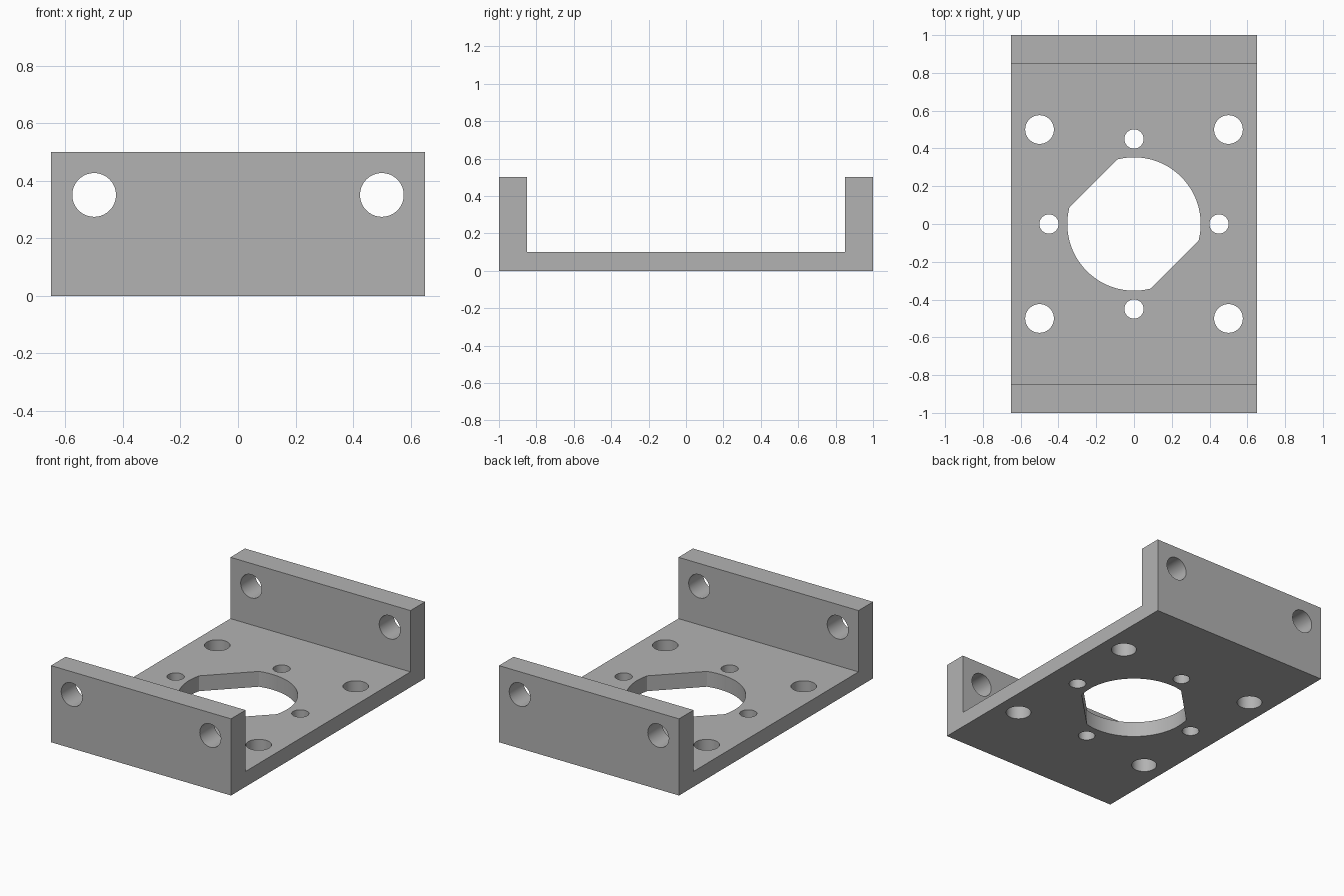
import bpy, bmesh, math
from mathutils import Matrix

old = bpy.data.objects.get("Cube")
if old:
    bpy.data.objects.remove(old, do_unlink=True)

WIDTH, LENGTH, HEIGHT = 1.3, 2.0, 0.5
FLOOR, WALL = 0.1, 0.15

metal = bpy.data.materials.new("plain grey metal")
metal.use_nodes = True
grey = (0.448, 0.448, 0.448, 1)
metal.diffuse_color = grey
metal.node_tree.nodes["Principled BSDF"].inputs["Base Color"].default_value = grey


def prism(name, outline, depth, matrix=Matrix()):
    """Extrude a flat outline symmetrically along its local z."""
    bm = bmesh.new()
    face = bm.faces.new([bm.verts.new((x, y, -depth / 2)) for x, y in outline])
    new = bmesh.ops.extrude_face_region(bm, geom=[face])["geom"]
    top = [v for v in new if isinstance(v, bmesh.types.BMVert)]
    bmesh.ops.translate(bm, verts=top, vec=(0, 0, depth))
    bmesh.ops.recalc_face_normals(bm, faces=bm.faces)
    bm.transform(matrix)
    mesh = bpy.data.meshes.new(name)
    bm.to_mesh(mesh)
    bm.free()
    mesh.materials.append(metal)
    ob = bpy.data.objects.new(name, mesh)
    bpy.context.collection.objects.link(ob)
    return ob


def arc(radius, start, end, steps):
    angles = [start + (end - start) * i / steps for i in range(steps + 1)]
    return [(radius * math.cos(a), radius * math.sin(a)) for a in angles]


def circle(radius):
    return arc(radius, 0, math.tau, 64)[:-1]


# U-shaped channel: profile in the y-z plane, extruded along x
half, inner = LENGTH / 2, LENGTH / 2 - WALL
profile = [(-half, 0), (half, 0), (half, HEIGHT), (inner, HEIGHT),
           (inner, FLOOR), (-inner, FLOOR), (-inner, HEIGHT), (-half, HEIGHT)]
yz_to_world = Matrix(((0, 0, 1, 0), (1, 0, 0, 0), (0, 1, 0, 0), (0, 0, 0, 1)))
bracket = prism("mounting_bracket", profile, WIDTH, yz_to_world)

cutters = []


def floor_hole(outline, x=0, y=0):
    cutters.append(prism("floor_cutter", outline, 0.3,
                         Matrix.Translation((x, y, FLOOR / 2))))


# Central opening: a circle with two diagonal flats
radius, flat = 0.353, 0.304
a = math.acos(flat / radius)
d = math.radians(135)
floor_hole(arc(radius, d + a, d + math.pi - a, 40)
           + arc(radius, d + math.pi + a, d + math.tau - a, 40))

# Four small holes around the opening and four larger corner holes
for i in range(4):
    t = i * math.pi / 2
    floor_hole(circle(0.051), 0.45 * math.cos(t), 0.45 * math.sin(t))
for x in (-0.5, 0.5):
    for y in (-0.5, 0.5):
        floor_hole(circle(0.076), x, y)

# Holes running through both end walls
for x in (-0.5, 0.5):
    place = Matrix.Translation((x, 0, 0.351)) @ Matrix.Rotation(math.pi / 2, 4, "X")
    cutters.append(prism("wall_cutter", circle(0.076), LENGTH + 0.2, place))

# Cut every hole, then bake the result and drop the cutters
for cutter in cutters:
    cutter.hide_render = True
    mod = bracket.modifiers.new("hole", "BOOLEAN")
    mod.operation, mod.solver, mod.object = "DIFFERENCE", "EXACT", cutter
bpy.context.view_layer.update()
graph = bpy.context.evaluated_depsgraph_get()
result = bpy.data.meshes.new_from_object(bracket.evaluated_get(graph))
bracket.modifiers.clear()
bracket.data = result
for cutter in cutters:
    bpy.data.objects.remove(cutter, do_unlink=True)

# Round bores shade smooth, flat faces keep sharp edges
bpy.ops.object.select_all(action="DESELECT")
bracket.select_set(True)
bpy.context.view_layer.objects.active = bracket
bpy.ops.object.shade_smooth_by_angle(angle=math.radians(25))
